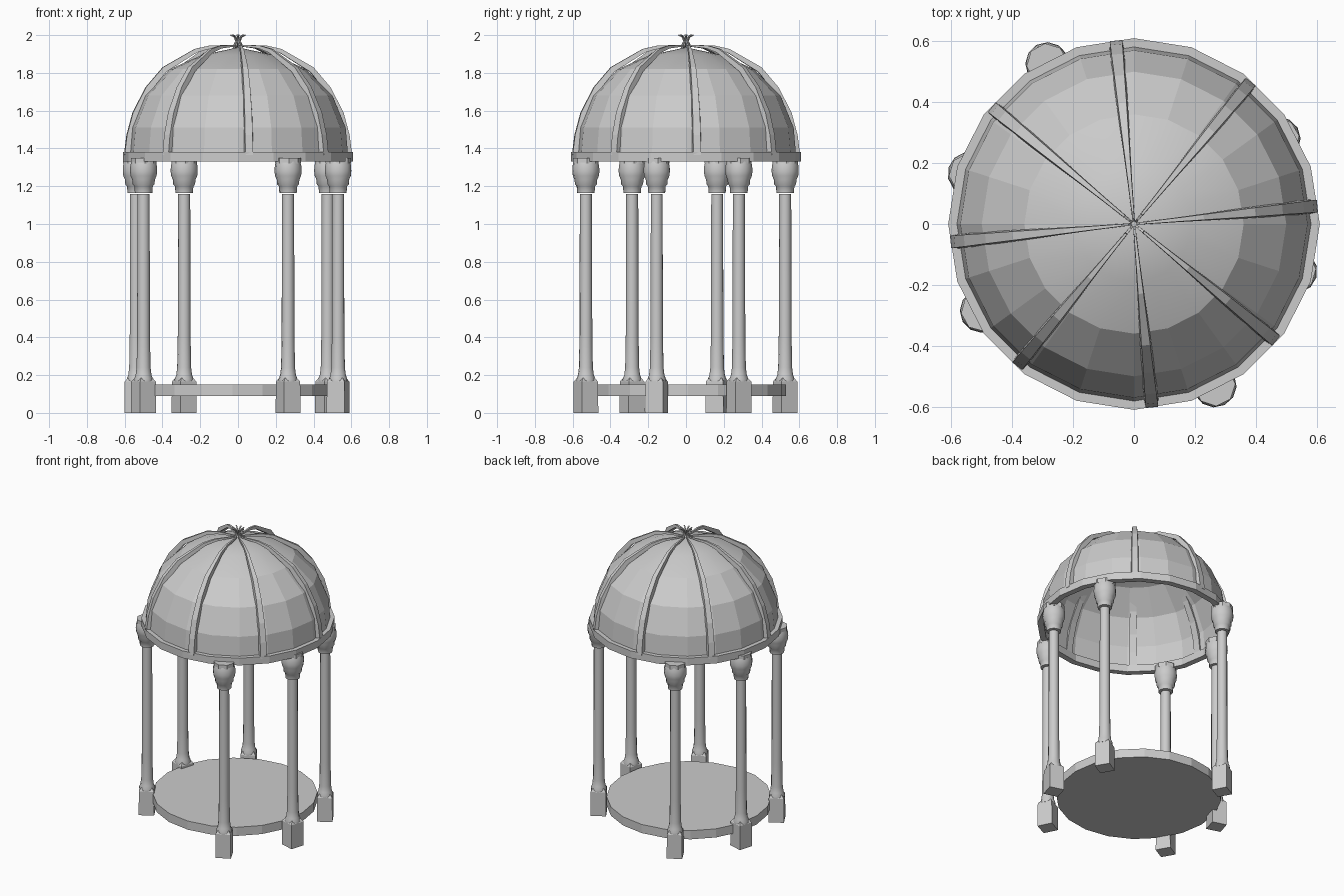
import bpy, bmesh, math
from mathutils import Vector

if "Cube" in bpy.data.objects:
    bpy.data.objects.remove(bpy.data.objects["Cube"])

def finish(bm, name, smooth=None):
    bmesh.ops.remove_doubles(bm, verts=bm.verts, dist=1e-5)
    bmesh.ops.recalc_face_normals(bm, faces=bm.faces)
    me = bpy.data.meshes.new(name)
    bm.to_mesh(me)
    bm.free()
    ob = bpy.data.objects.new(name, me)
    bpy.context.collection.objects.link(ob)
    if smooth is not None:
        bpy.context.view_layer.objects.active = ob
        ob.select_set(True)
        bpy.ops.object.shade_smooth_by_angle(angle=math.radians(smooth))
        ob.select_set(False)
    return ob

def lathe(bm, profile, sides, centre=(0, 0), start=0.0, closed=False):
    """Revolve (radius, z) points around a vertical axis."""
    rings = []
    for r, z in profile:
        rings.append([bm.verts.new((centre[0] + r * math.cos(start + 2 * math.pi * i / sides),
                                    centre[1] + r * math.sin(start + 2 * math.pi * i / sides), z))
                      for i in range(sides)])
    pairs = list(zip(rings, rings[1:])) + ([(rings[-1], rings[0])] if closed else [])
    for a, b in pairs:
        for i in range(sides):
            j = (i + 1) % sides
            bm.faces.new((a[i], a[j], b[j], b[i]))
    return rings

def capped_lathe(bm, *args, **kw):
    rings = lathe(bm, *args, **kw)
    bm.faces.new(rings[0])
    bm.faces.new(rings[-1])

# floor disc
bm = bmesh.new()
capped_lathe(bm, [(0.52, 0.09), (0.52, 0.15)], 20, centre=(-0.03, 0.01), start=math.pi / 2)
finish(bm, "floor")

# six columns, with openings at the front and back
positions = [(-0.285, 0.525), (0.265, -0.53), (0.475, 0.28),
             (-0.5, -0.285), (-0.54, 0.165), (0.53, -0.155)]
shaft = [(0.05, 0.165), (0.05, 0.18), (0.042, 0.2), (0.037, 0.24), (0.034, 0.4), (0.032, 1.16)]
capital = [(0.046, 1.165), (0.049, 1.2), (0.058, 1.21), (0.06, 1.235), (0.069, 1.255),
           (0.072, 1.28), (0.07, 1.31), (0.064, 1.33)]
for n, c in enumerate(positions, 1):
    ang = math.atan2(c[1], c[0])
    s = math.sqrt(0.5)
    bm = bmesh.new()
    capped_lathe(bm, [(0.098 * s, 0), (0.096 * s, 0.165), (0.07 * s, 0.185)], 4, centre=c,
                 start=ang + math.pi / 4)
    finish(bm, f"column_base_{n}")
    bm = bmesh.new()
    capped_lathe(bm, shaft, 12, centre=c, start=ang)
    finish(bm, f"column_shaft_{n}", 40)
    bm = bmesh.new()
    capped_lathe(bm, capital, 12, centre=c, start=ang)
    finish(bm, f"column_capital_{n}", 40)
    bm = bmesh.new()
    capped_lathe(bm, [(0.068, 1.32), (0.068, 1.35)], 8, centre=c, start=ang + math.pi / 8)
    finish(bm, f"column_top_{n}")

# ring under the dome
bm = bmesh.new()
lathe(bm, [(0.61, 1.33), (0.61, 1.38), (0.57, 1.38), (0.57, 1.33)], 20,
      start=math.pi / 2, closed=True)
finish(bm, "dome_ring")

# faceted dome shell with a smooth cap
bm = bmesh.new()
lathe(bm, [(0.582, 1.37), (0.57, 1.51), (0.5, 1.68), (0.36, 1.82)], 20, start=math.pi / 2)
finish(bm, "dome")
bm = bmesh.new()
lathe(bm, [(0.36, 1.82), (0.19, 1.895), (0.0, 1.935)], 20, start=math.pi / 2)
finish(bm, "dome_cap", 60)

# eight tapering ribs that meet and flare out as a finial: (radius, z, half width, depth)
path = [(0.605, 1.365, 0.025, 0.035), (0.592, 1.47, 0.025, 0.035), (0.56, 1.59, 0.024, 0.034),
        (0.49, 1.725, 0.021, 0.032), (0.4, 1.83, 0.018, 0.03), (0.23, 1.927, 0.011, 0.022),
        (0.15, 1.945, 0.008, 0.016), (0.025, 1.948, 0.004, 0.008), (0.014, 1.968, 0.004, 0.006),
        (0.022, 1.988, 0.004, 0.006), (0.042, 1.998, 0.004, 0.006)]
bm = bmesh.new()
for k in range(8):
    a = math.radians(5.6 + 45 * k)
    out, side = Vector((math.cos(a), math.sin(a), 0)), Vector((-math.sin(a), math.cos(a), 0))
    loops = []
    for i, (r, z, w, d) in enumerate(path):
        p, q = path[max(i - 1, 0)], path[min(i + 1, len(path) - 1)]
        t = (out * (q[0] - p[0]) + Vector((0, 0, q[1] - p[1]))).normalized()
        inward = t.cross(side).normalized()
        if i < 7 and inward.dot(out) > 0:
            inward.negate()
        top = out * r + Vector((0, 0, z))
        loops.append([bm.verts.new(top + side * u * w + inward * d * v)
                      for u, v in ((-0.8, 0), (0.8, 0), (1, 1), (-1, 1))])
    for p, q in zip(loops, loops[1:]):
        for i in range(4):
            j = (i + 1) % 4
            bm.faces.new((p[i], p[j], q[j], q[i]))
    bm.faces.new(loops[0])
    bm.faces.new(loops[-1])
finish(bm, "dome_ribs")
